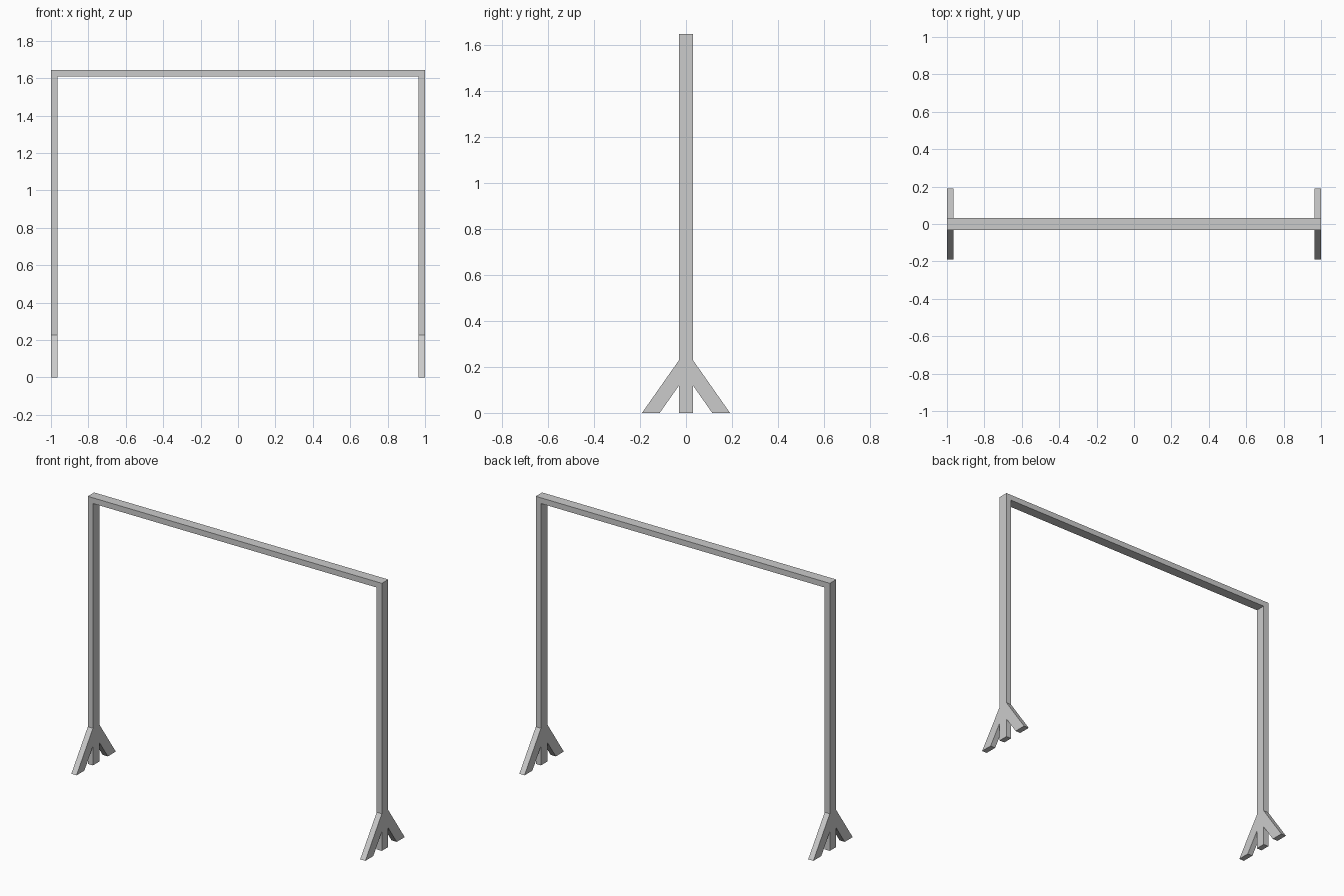
import bpy, bmesh

if "Cube" in bpy.data.objects:
    bpy.data.objects.remove(bpy.data.objects["Cube"])

HALF_Y = 0.031      # half depth of the timbers
T = 0.035           # thickness of the timbers
TOP = 1.645

mat = bpy.data.materials.new("light grey")
mat.diffuse_color = (0.6, 0.6, 0.6, 1)
mat.use_nodes = True
mat.node_tree.nodes["Principled BSDF"].inputs["Base Color"].default_value = mat.diffuse_color


def extrude_x(name, profile, x0, x1):
    """Prism from a (y, z) profile, running from x0 to x1."""
    bm = bmesh.new()
    face = bm.faces.new([bm.verts.new((x0, y, z)) for y, z in profile])
    res = bmesh.ops.extrude_face_region(bm, geom=[face])
    verts = [v for v in res["geom"] if isinstance(v, bmesh.types.BMVert)]
    bmesh.ops.translate(bm, vec=(x1 - x0, 0, 0), verts=verts)
    bmesh.ops.recalc_face_normals(bm, faces=bm.faces)
    me = bpy.data.meshes.new(name)
    bm.to_mesh(me)
    bm.free()
    me.materials.append(mat)
    ob = bpy.data.objects.new(name, me)
    bpy.context.collection.objects.link(ob)


def rect(z0, z1):
    return [(-HALF_Y, z0), (HALF_Y, z0), (HALF_Y, z1), (-HALF_Y, z1)]


# Top beam
extrude_x("top_beam", rect(TOP - T, TOP), -1, 1)

for side, x0 in (("left", -1), ("right", 1 - T)):
    # Upright post
    extrude_x(side + "_post", rect(0, TOP - T), x0, x0 + T)
    # Sloping foot braces, cut flush with the floor and the post
    for end, s in (("front", -1), ("back", 1)):
        profile = [(s * 0.191, 0), (s * 0.114, 0),
                   (s * HALF_Y, 0.118), (s * HALF_Y, 0.228)]
        extrude_x(f"{side}_{end}_brace", profile, x0, x0 + T)
